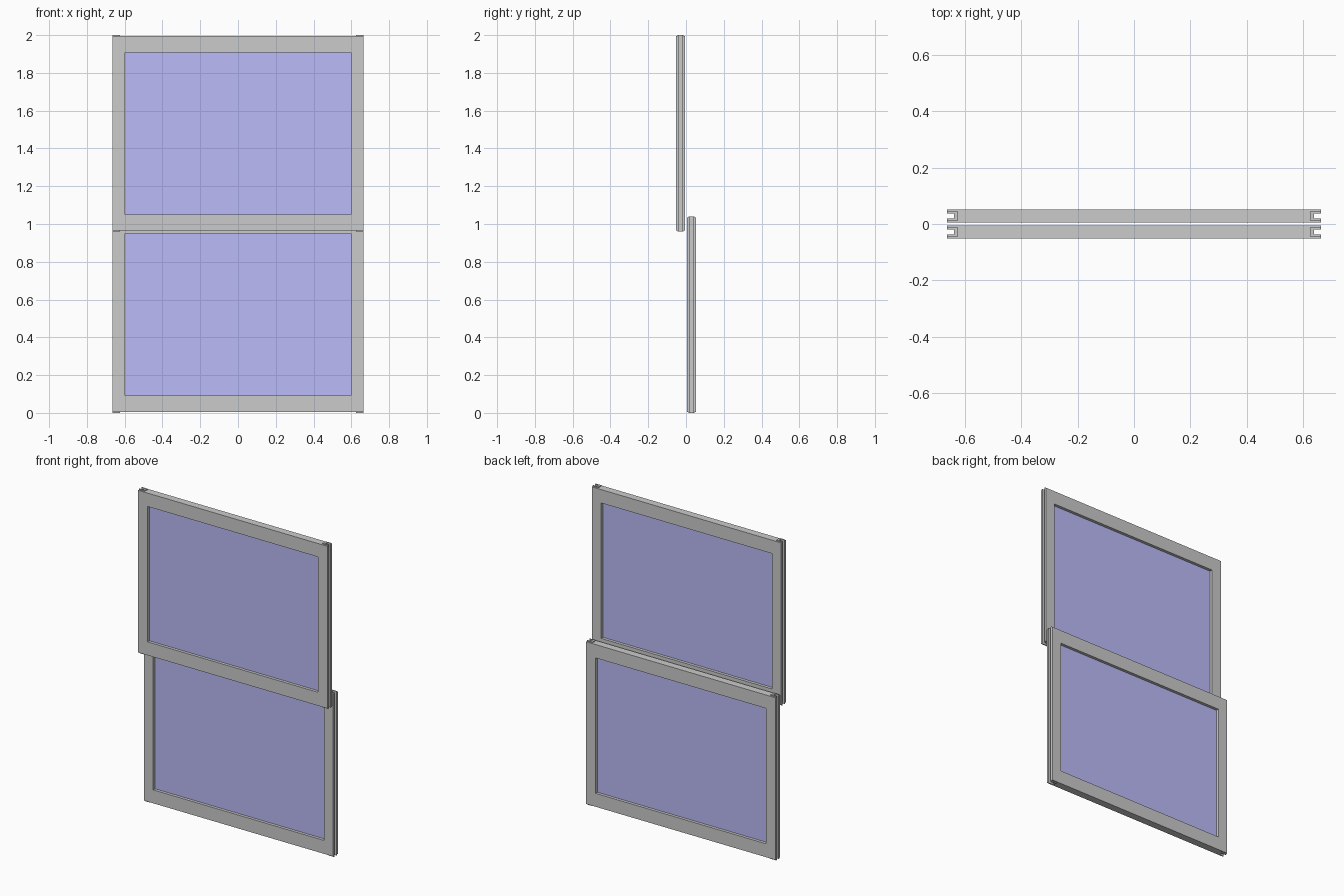
import bpy
import bmesh

if "Cube" in bpy.data.objects:
    bpy.data.objects.remove(bpy.data.objects["Cube"])

W = 0.664            # half width of a sash
H = 1.04             # sash height
D = 0.0235           # half depth of a sash
OPEN_X = 0.598       # half width of the glazed opening
OPEN_Z = (0.091, 0.949)
GROOVE_X = 0.625     # inner end of the side groove
GROOVE_Y = 0.0155    # half width of the side groove
LIP = 0.006          # how far the channel liners stand past the frame ends

glass_mat = bpy.data.materials.new("blue_glass")
glass_mat.diffuse_color = (0.5, 0.5, 0.95, 1)
glass_mat.use_nodes = True
glass_mat.node_tree.nodes["Principled BSDF"].inputs["Base Color"].default_value = glass_mat.diffuse_color


def prism(name, outline, z0, z1, y):
    """Extrude an (x, y) outline from z0 to z1."""
    bm = bmesh.new()
    face = bm.faces.new([bm.verts.new((px, py, z0)) for px, py in outline])
    top = bmesh.ops.extrude_face_region(bm, geom=[face])["geom"]
    verts = [v for v in top if isinstance(v, bmesh.types.BMVert)]
    bmesh.ops.translate(bm, verts=verts, vec=(0, 0, z1 - z0))
    bmesh.ops.recalc_face_normals(bm, faces=bm.faces)
    mesh = bpy.data.meshes.new(name)
    bm.to_mesh(mesh)
    bm.free()
    ob = bpy.data.objects.new(name, mesh)
    ob.location.y = y
    bpy.context.collection.objects.link(ob)
    return ob


def rect(hx, hy):
    return [(-hx, -hy), (hx, -hy), (hx, hy), (-hx, hy)]


def sash(name, y, z):
    # Frame: a board grooved on both sides, with the opening cut through
    right = [(W, -D), (W, -GROOVE_Y), (GROOVE_X, -GROOVE_Y),
             (GROOVE_X, GROOVE_Y), (W, GROOVE_Y), (W, D)]
    outline = right + [(-px, py) for px, py in reversed(right)]
    frame = prism(name + "_frame", outline, z + LIP, z + H - LIP, y)
    cutter = prism("opening_cutter", rect(OPEN_X, 0.1),
                   z + OPEN_Z[0], z + OPEN_Z[1], y)
    cutter.hide_render = True
    mod = frame.modifiers.new("opening", 'BOOLEAN')
    mod.operation = 'DIFFERENCE'
    mod.solver = 'EXACT'
    mod.object = cutter
    bpy.context.view_layer.objects.active = frame
    bpy.ops.object.modifier_apply(modifier=mod.name)
    bpy.data.objects.remove(cutter)

    # U-shaped channel liners in the side grooves
    inner_y, inner_x = 0.009, 0.638
    channel = [(W, -GROOVE_Y), (W, -inner_y), (inner_x, -inner_y),
               (inner_x, inner_y), (W, inner_y), (W, GROOVE_Y),
               (GROOVE_X, GROOVE_Y), (GROOVE_X, -GROOVE_Y)]
    for side, s in (("left", -1), ("right", 1)):
        prism(f"{name}_{side}_channel", [(s * px, py) for px, py in channel],
              z, z + H, y)

    # Glass pane
    pane = prism(name + "_glass", rect(OPEN_X, 0.005),
                 z + OPEN_Z[0], z + OPEN_Z[1], y)
    pane.data.materials.append(glass_mat)


# Upper sash in front, lower sash behind, overlapping at the meeting rail
sash("upper_sash", -0.0285, 2 - H)
sash("lower_sash", 0.0285, 0)
